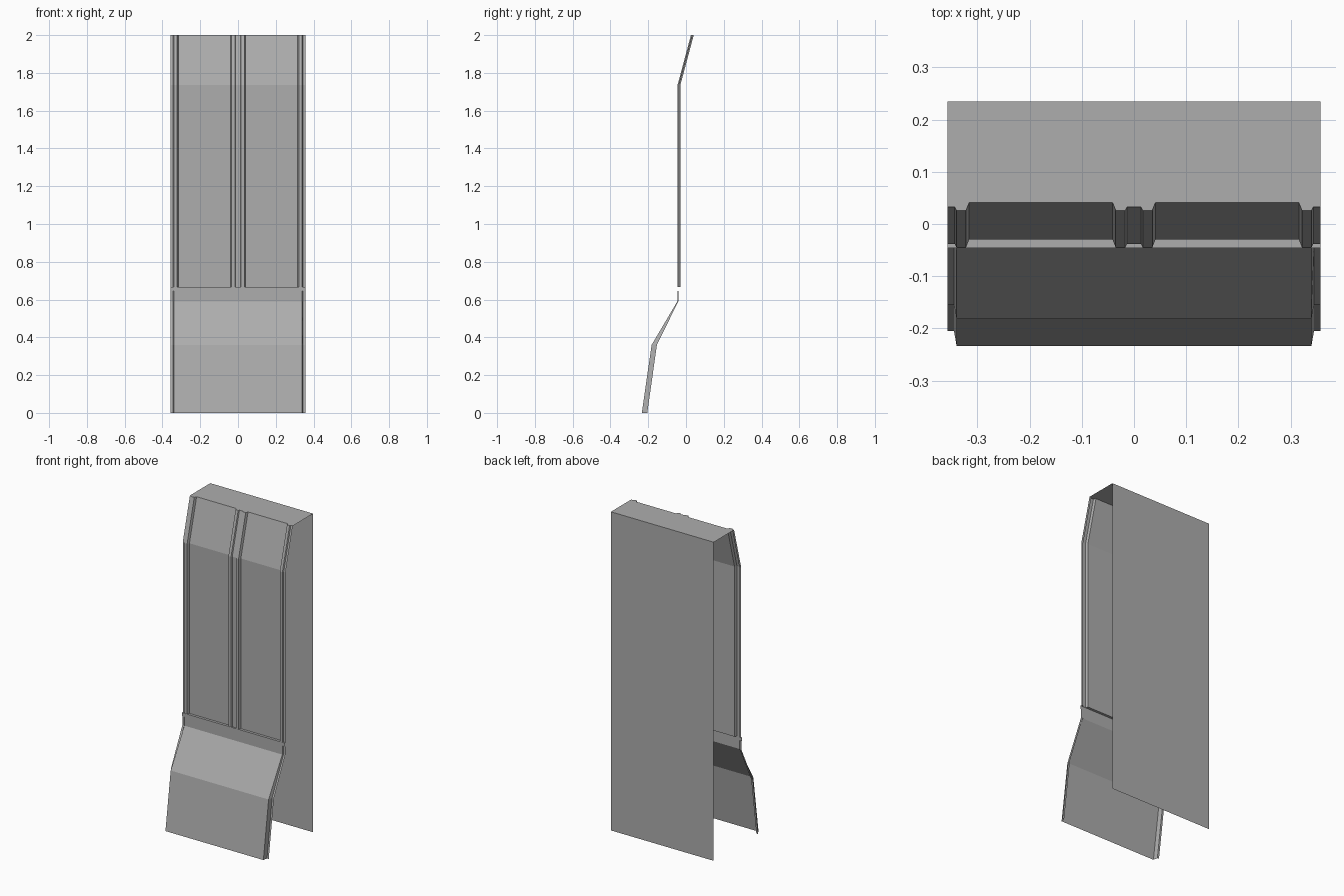
import bpy

cube = bpy.data.objects.get("Cube")
if cube:
    bpy.data.objects.remove(cube, do_unlink=True)

GREY = (0.42, 0.42, 0.42, 1.0)
grey = bpy.data.materials.new("plain grey")
grey.use_nodes = True
grey.diffuse_color = GREY
grey.node_tree.nodes["Principled BSDF"].inputs["Base Color"].default_value = GREY

HALF = 0.357      # half width
FRONT = -0.046    # foremost plane of the upright part
BACK = 0.235


def mirrored(half):
    """Extend a right-half list of (x, value) pairs to the full width."""
    return [(-x, v) for x, v in reversed(half) if x > 0] + half


def sheet(name, rows):
    """Skin equal-length rows of points into an open flat-shaded sheet."""
    n = len(rows[0])
    faces = [(i * n + j, i * n + j + 1, (i + 1) * n + j + 1, (i + 1) * n + j)
             for i in range(len(rows) - 1) for j in range(n - 1)]
    mesh = bpy.data.meshes.new(name)
    mesh.from_pydata([p for row in rows for p in row], [], faces)
    mesh.materials.append(grey)
    obj = bpy.data.objects.new(name, mesh)
    bpy.context.collection.objects.link(obj)
    return obj


def straight(y, z):
    return [(-HALF, y, z), (HALF, y, z)]


# Upper front: two recessed panels between raised ribs, leaning back at the top
EDGE, RIB, PANEL = -0.038, -0.045, -0.030
section = mirrored([(0.013, EDGE), (0.017, RIB), (0.035, RIB), (0.041, PANEL),
                    (0.316, PANEL), (0.322, RIB), (0.340, RIB), (0.344, EDGE),
                    (HALF, EDGE)])
rows = [[(x, FRONT, 0.667) for x, _ in section]]
for z, lean in ((0.667, 0), (1.735, 0), (2.0, 0.071)):
    rows.append([(x, y + lean, z) for x, y in section])
sheet("upper_front_panels", rows)

# Top cover follows the ribbed front edge
sheet("top_cover", [rows[-1], [(x, BACK, 2.0) for x, _ in section]])

# Back wall
sheet("back_wall", [straight(BACK, 2.0), straight(BACK, 0)])

# Flat band between the upper and lower parts
sheet("middle_band", [straight(FRONT, 0.645), straight(FRONT, 0.667)])

# Lower apron: raised face with stepped-back side flanges
flange = mirrored([(0.340, 0), (0.345, 1), (HALF, 1)])
apron = []
for z, y, step in ((0, -0.234, 0.029), (0.36, -0.182, 0.028),
                   (0.59, FRONT, 0.005), (0.645, FRONT, 0.005),
                   (0.645, FRONT, 0)):
    apron.append([(x, y + step * f, z) for x, f in flange])
sheet("lower_apron", apron)
